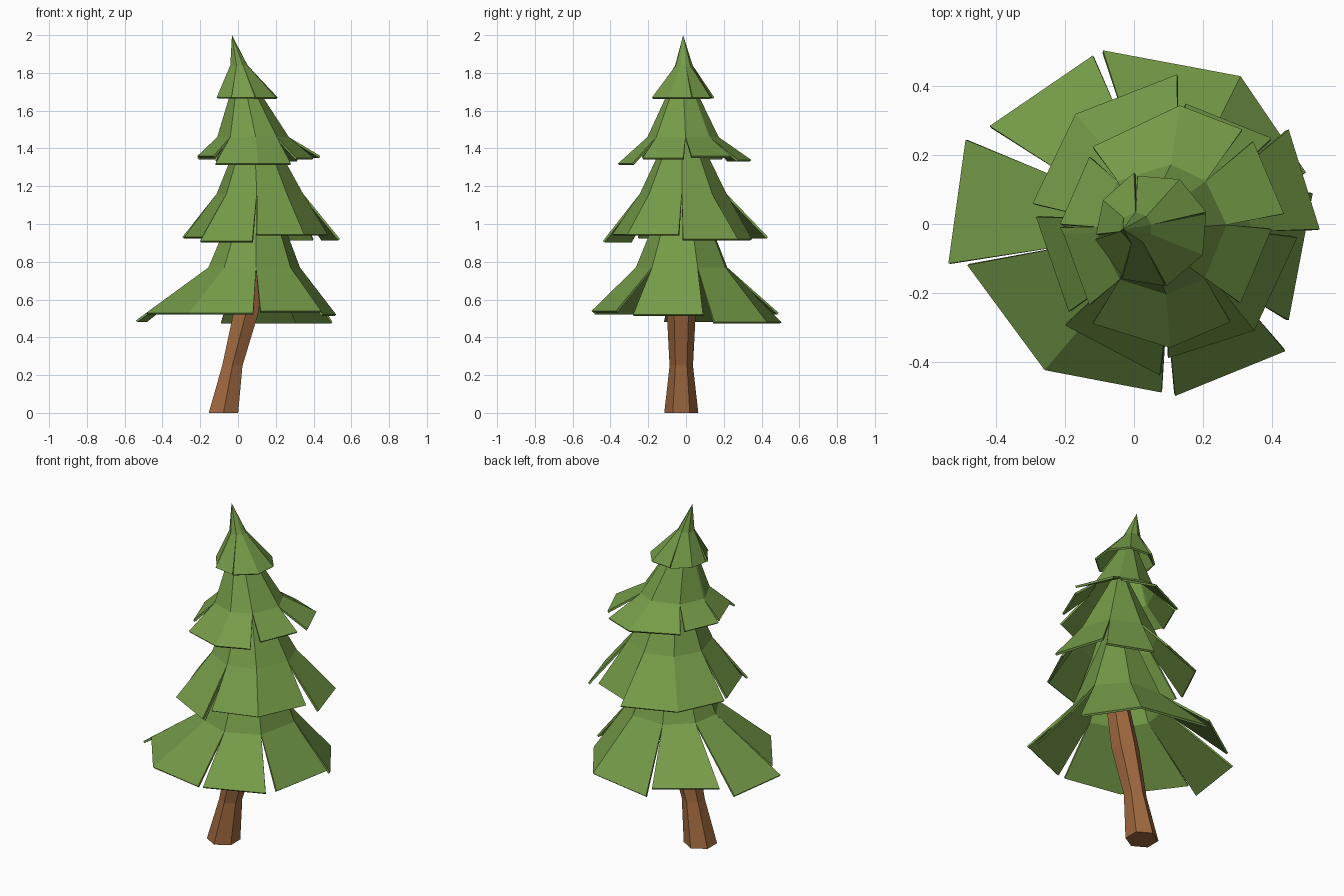
import bpy
import bmesh
from math import atan2, cos, sin, radians
from mathutils import Vector

cube = bpy.data.objects.get("Cube")
if cube:
    bpy.data.objects.remove(cube, do_unlink=True)


def make_material(name, color):
    material = bpy.data.materials.new(name)
    material.use_nodes = True
    material.diffuse_color = color
    shader = material.node_tree.nodes["Principled BSDF"]
    shader.inputs["Base Color"].default_value = color
    shader.inputs["Roughness"].default_value = 0.9
    return material


needle_green = make_material("needle green", (0.18, 0.33, 0.065, 1))
bark_brown = make_material("bark brown", (0.35, 0.14, 0.05, 1))


def make_object(name, bm, material):
    mesh = bpy.data.meshes.new(name)
    bm.to_mesh(mesh)
    bm.free()
    mesh.materials.append(material)
    obj = bpy.data.objects.new(name, mesh)
    bpy.context.collection.objects.link(obj)
    return obj


def make_tier(name, apex, centre, radius, panels):
    """Cone cap above a shared ring, with separate flared panels hanging from it.

    Each panel is (hem height, hem corners), listed counter-clockwise.
    """
    bm = bmesh.new()
    tip = bm.verts.new(apex)
    middle = Vector(centre)

    def ring_vert(a, b):
        # Ring corner facing halfway between two hem corners
        aim = (Vector(a) + Vector(b)) / 2 - middle.xy
        angle = atan2(aim.y, aim.x)
        offset = Vector((cos(angle), sin(angle), 0)) * radius
        return bm.verts.new(middle + offset)

    # Neighbouring panels share the ring corner where a slit begins
    count = len(panels)
    slits = [ring_vert(panels[i - 1][1][-1], panels[i][1][0]) for i in range(count)]

    for i, (height, corners) in enumerate(panels):
        ring = [slits[i]]
        ring += [ring_vert(c, c) for c in corners[1:-1]]
        ring.append(slits[(i + 1) % count])
        hem = [bm.verts.new((x, y, height)) for x, y in corners]
        for j in range(len(hem) - 1):
            bm.faces.new((hem[j], hem[j + 1], ring[j + 1], ring[j]))
            bm.faces.new((ring[j], ring[j + 1], tip))

    obj = make_object(name, bm, needle_green)
    thickness = obj.modifiers.new("thickness", "SOLIDIFY")
    thickness.thickness = 0.012
    thickness.offset = -1
    return obj


# Foliage, from the widest tier up to the tip
make_tier("bottom_foliage", (0.1, -0.02, 1.38), (0.09, -0.015, 0.77), 0.25, [
    (0.49, [(-0.49, 0.245), (-0.54, -0.115)]),
    (0.53, [(-0.485, -0.12), (-0.26, -0.425), (0.08, -0.49)]),
    (0.54, [(0.12, -0.5), (0.44, -0.37)]),
    (0.52, [(0.45, -0.28), (0.52, 0.09)]),
    (0.48, [(0.5, 0.15), (0.31, 0.43), (-0.09, 0.505)]),
    (0.53, [(-0.12, 0.49), (-0.42, 0.285)]),
])

make_tier("lower_foliage", (0.08, -0.02, 1.64), (0.115, -0.015, 1.16), 0.23, [
    (0.93, [(-0.285, 0.02), (-0.19, -0.255)]),
    (0.91, [(-0.2, -0.295), (0.075, -0.44)]),
    (0.945, [(0.1, -0.39), (0.35, -0.31), (0.475, -0.04)]),
    (0.92, [(0.54, -0.015), (0.45, 0.275)]),
    (0.92, [(0.4, 0.25), (0.15, 0.35)]),
    (0.93, [(0.125, 0.435), (-0.17, 0.32), (-0.295, 0.06)]),
])

make_tier("upper_foliage", (0.01, -0.02, 1.86), (0.08, -0.015, 1.46), 0.19, [
    (1.36, [(-0.215, -0.01), (-0.205, -0.03), (-0.13, -0.235)]),
    (1.32, [(-0.12, -0.29), (0.105, -0.36), (0.28, -0.285)]),
    (1.35, [(0.31, -0.23), (0.4, -0.015)]),
    (1.36, [(0.436, 0.03), (0.347, 0.24)]),
    (1.34, [(0.315, 0.275), (0.133, 0.345), (-0.12, 0.225)]),
    (1.35, [(-0.13, 0.195), (-0.215, 0.0)]),
])

make_tier("top_foliage", (-0.032, -0.015, 2), (0.005, -0.012, 1.84), 0.047, [
    (1.67, [(-0.113, -0.045), (-0.035, -0.15)]),
    (1.67, [(-0.035, -0.16), (0.09, -0.18)]),
    (1.67, [(0.095, -0.18), (0.2, -0.09), (0.21, 0.03)]),
    (1.67, [(0.21, 0.035), (0.133, 0.13), (0.01, 0.14)]),
    (1.67, [(0.0, 0.15), (-0.09, 0.07), (-0.11, -0.03)]),
])

# Leaning six-sided trunk: centre x, height, radius of each ring
bm = bmesh.new()
rings = []
for x, z, r in [(-0.077, 0, 0.09), (-0.03, 0.25, 0.062),
                (0.04, 0.52, 0.076), (0.11, 0.85, 0.06)]:
    angles = [radians(60 * k - 90) for k in range(6)]
    rings.append([bm.verts.new((x + r * cos(a), -0.025 + r * sin(a), z))
                  for a in angles])
for low, high in zip(rings, rings[1:]):
    for k in range(6):
        n = (k + 1) % 6
        bm.faces.new((low[k], low[n], high[n], high[k]))
bm.faces.new(rings[0][::-1])
bm.faces.new(rings[-1])
make_object("trunk", bm, bark_brown)
